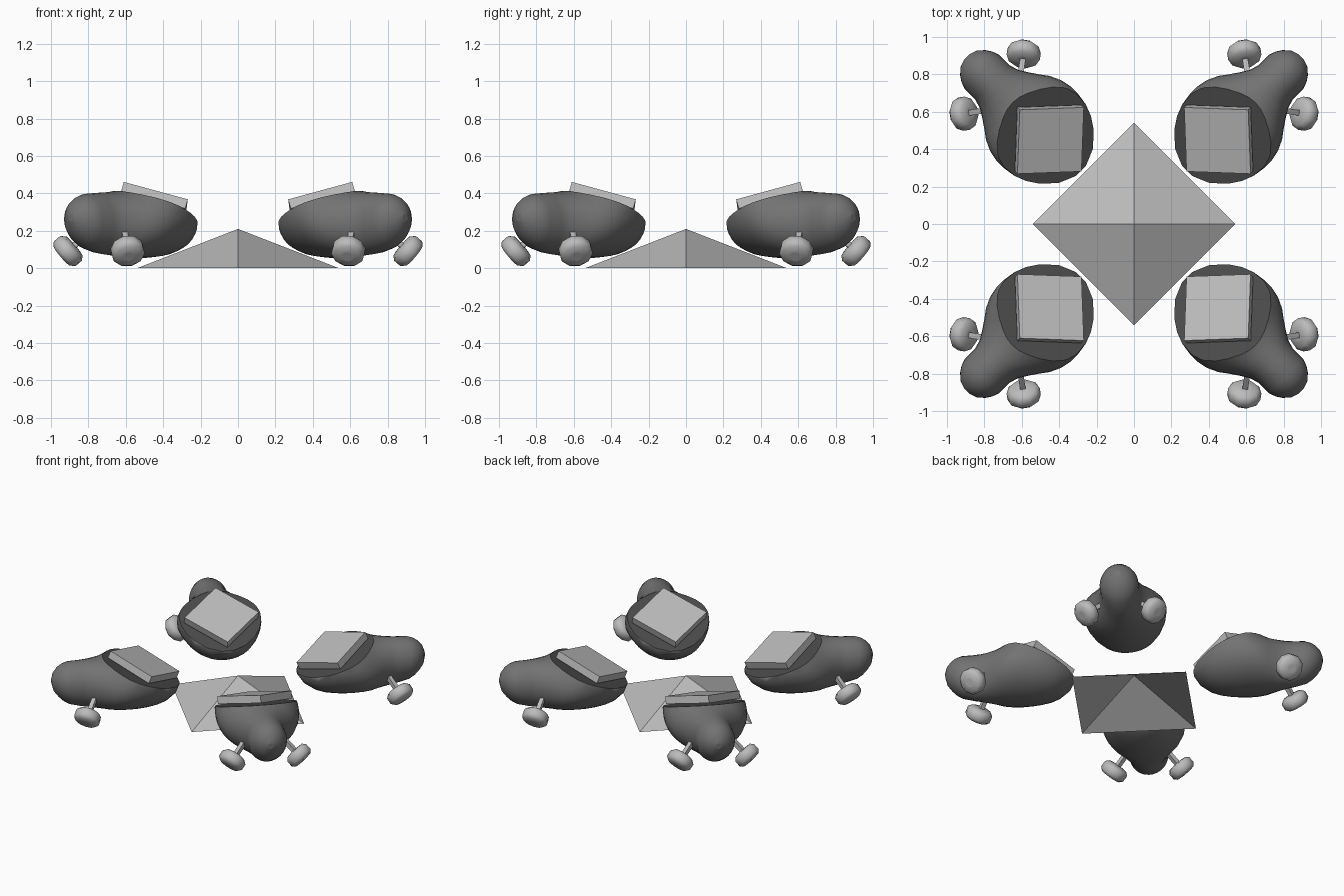
import bpy, bmesh, math
from mathutils import Matrix, Vector

cube = bpy.data.objects.get("Cube")
if cube:
    bpy.data.objects.remove(cube, do_unlink=True)


def material(name, v):
    m = bpy.data.materials.new(name)
    m.use_nodes = True
    m.diffuse_color = (v, v, v, 1)
    bsdf = m.node_tree.nodes["Principled BSDF"]
    bsdf.inputs["Base Color"].default_value = (v, v, v, 1)
    bsdf.inputs["Roughness"].default_value = 0.8
    return m


LIGHT = material("light grey", 0.50)
BODY = material("dark grey", 0.17)
RECESS = material("charcoal", 0.07)


def to_mesh(bm, name, mats):
    mesh = bpy.data.meshes.new(name)
    bm.to_mesh(mesh)
    bm.free()
    for m in mats:
        mesh.materials.append(m)
    return mesh


def place(mesh, name, matrix):
    ob = bpy.data.objects.new(name, mesh)
    ob.matrix_world = matrix
    bpy.context.collection.objects.link(ob)
    return ob


def loft(rings):
    """Closed skin through a list of rings with equal point counts."""
    bm = bmesh.new()
    loops = [[bm.verts.new(p) for p in ring] for ring in rings]
    n = len(loops[0])
    for a, b in zip(loops, loops[1:]):
        for i in range(n):
            j = (i + 1) % n
            bm.faces.new((a[i], a[j], b[j], b[i]))
    bm.faces.new(loops[0])
    bm.faces.new(loops[-1])
    bmesh.ops.recalc_face_normals(bm, faces=bm.faces)
    for f in bm.faces:
        f.smooth = len(f.verts) == 4
    return bm


TILT = math.atan(0.4)            # slope of the pod's flat top
RIM = Vector((0.41, 0, 0.21))    # lowest point of the flat top


def body_mesh():
    # distance from centre, half width, bottom, top
    sections = [
        (0.402, 0.04, 0.19, 0.225), (0.44, 0.13, 0.135, 0.31),
        (0.51, 0.205, 0.09, 0.41), (0.57, 0.245, 0.07, 0.48),
        (0.635, 0.27, 0.06, 0.52), (0.70, 0.28, 0.055, 0.52),
        (0.764, 0.28, 0.055, 0.49), (0.82, 0.268, 0.057, 0.455),
        (0.88, 0.24, 0.06, 0.425), (0.92, 0.21, 0.065, 0.413),
        (0.97, 0.176, 0.07, 0.408), (1.02, 0.145, 0.075, 0.405),
        (1.07, 0.13, 0.082, 0.403), (1.15, 0.13, 0.105, 0.398),
        (1.19, 0.115, 0.13, 0.385), (1.22, 0.095, 0.16, 0.365),
        (1.25, 0.06, 0.20, 0.33), (1.264, 0.02, 0.25, 0.29)]
    rings = []
    for d, w, lo, hi in sections:
        mid, half = (lo + hi) / 2, (hi - lo) / 2
        ring = []
        for i in range(28):
            t = math.tau * i / 28
            ring.append((d, w * math.cos(t), mid + half * math.sin(t)))
        rings.append(ring)
    bm = loft(rings)
    # slice off the top and close it with a flat charcoal face
    normal = Vector((-math.sin(TILT), 0, math.cos(TILT)))
    bmesh.ops.bisect_plane(bm, geom=bm.verts[:] + bm.edges[:] + bm.faces[:],
                           plane_co=RIM, plane_no=normal, clear_outer=True)
    rim = [e for e in bm.edges if e.is_boundary]
    for f in bmesh.ops.edgeloop_fill(bm, edges=rim)["faces"]:
        f.material_index = 1
        f.smooth = False
        f.normal_update()
        if f.normal.dot(normal) < 0:
            f.normal_flip()
    for e in rim:
        e.smooth = False
    return to_mesh(bm, "pod_body", [BODY, RECESS])


def wheel_mesh():
    rings = [[(r * math.cos(math.tau * i / 10), r * math.sin(math.tau * i / 10), z)
              for i in range(10)]
             for r, z in ((0.03, -0.047), (0.07, -0.042), (0.09, -0.022),
                          (0.09, 0.022), (0.07, 0.042), (0.03, 0.047))]
    return to_mesh(loft(rings), "wheel", [LIGHT])


def box_mesh(name, x, y, z):
    bm = bmesh.new()
    bmesh.ops.create_cube(bm, size=1, matrix=Matrix.Diagonal((x, y, z, 1)))
    return to_mesh(bm, name, [LIGHT])


# Central open-bottomed pyramid
bm = bmesh.new()
bmesh.ops.create_cone(bm, cap_ends=False, segments=4, radius1=0.54, radius2=0,
                      depth=0.21, matrix=Matrix.Translation((0, 0, 0.105)))
bmesh.ops.remove_doubles(bm, verts=bm.verts, dist=0.0001)
place(to_mesh(bm, "pyramid", [LIGHT]), "pyramid", Matrix())

body = body_mesh()
wheel = wheel_mesh()
strut = box_mesh("strut", 0.03, 0.03, 0.18)
plate = box_mesh("plate", 0.355, 0.355, 0.052)

# Four pods around the pyramid, each pointing outward along a diagonal
for k, corner in enumerate(("back_left", "back_right", "front_right", "front_left")):
    turn = Matrix.Rotation(math.radians(45 + 90 * k), 4, 'Z')
    place(body, corner + "_body", turn)
    place(plate, corner + "_plate", turn @ Matrix.Translation((0.64, 0, 0.344))
          @ Matrix.Rotation(-TILT, 4, 'Y') @ Matrix.Rotation(math.radians(45), 4, 'Z'))
    # Wheels splay outward and down on short struts
    for side, s in (("a", 1), ("b", -1)):
        axis = Vector((-0.45, -0.62 * s, 0.65)).normalized()
        hub = Vector((1.06, 0.226 * s, 0.092))
        aim = axis.to_track_quat('Z', 'Y').to_matrix().to_4x4()
        place(wheel, f"{corner}_wheel_{side}", turn @ Matrix.Translation(hub) @ aim)
        place(strut, f"{corner}_strut_{side}",
              turn @ Matrix.Translation(hub + axis * 0.1) @ aim)
